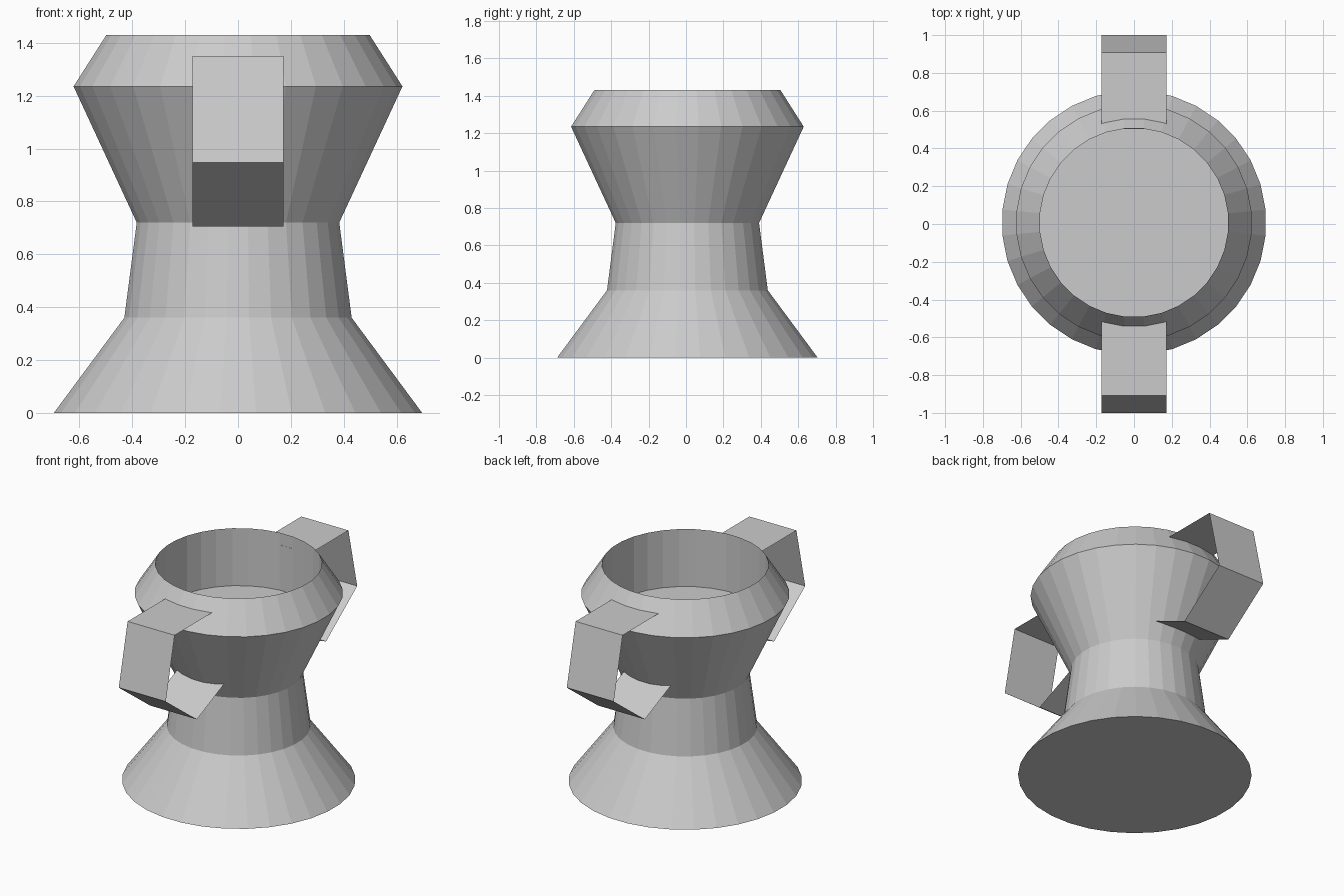
import bpy, math

if "Cube" in bpy.data.objects:
    bpy.data.objects.remove(bpy.data.objects["Cube"])

SIDES = 32


def make_object(name, verts, faces):
    mesh = bpy.data.meshes.new(name)
    mesh.from_pydata(verts, [], faces)
    mesh.update()
    obj = bpy.data.objects.new(name, mesh)
    bpy.context.collection.objects.link(obj)
    return obj


def lathe(name, profile, cy):
    """Faceted turned solid; first and last rings are capped flat."""
    verts, faces = [], []
    for r, z in profile:
        for i in range(SIDES):
            a = 2 * math.pi * (i + 0.5) / SIDES
            verts.append((r * math.cos(a), cy + r * math.sin(a), z))
    for k in range(len(profile) - 1):
        for i in range(SIDES):
            j = (i + 1) % SIDES
            a, b = k * SIDES, (k + 1) * SIDES
            faces.append((a + i, a + j, b + j, b + i))
    last = (len(profile) - 1) * SIDES
    faces.append(tuple(reversed(range(SIDES))))
    faces.append(tuple(range(last, last + SIDES)))
    return make_object(name, verts, faces)


def strap(name, path, half_width, side):
    """Thin flat strap bent along a (y, z) path, on the side of y given by sign."""
    verts = [(x, side * y, z) for y, z in path for x in (-half_width, half_width)]
    faces = []
    for k in range(len(path) - 1):
        f = (2 * k, 2 * k + 1, 2 * k + 3, 2 * k + 2)
        faces.append(f if side < 0 else f[::-1])
    return make_object(name, verts, faces)


# Urn body: flared foot, waist, bowl, rim, then straight inner wall and raised floor
lathe("urn_body", [(0.70, 0), (0.432, 0.36), (0.385, 0.72), (0.625, 1.235),
                   (0.50, 1.43), (0.50, 1.05)], 0.0075)

# Two angular strap handles
handle_path = [(0.38, 0.836), (0.675, 0.705), (1.0, 0.947), (0.908, 1.35), (0.504, 1.35)]
for label, side in (("front_handle", -1), ("back_handle", 1)):
    strap(label, handle_path, 0.172, side)
